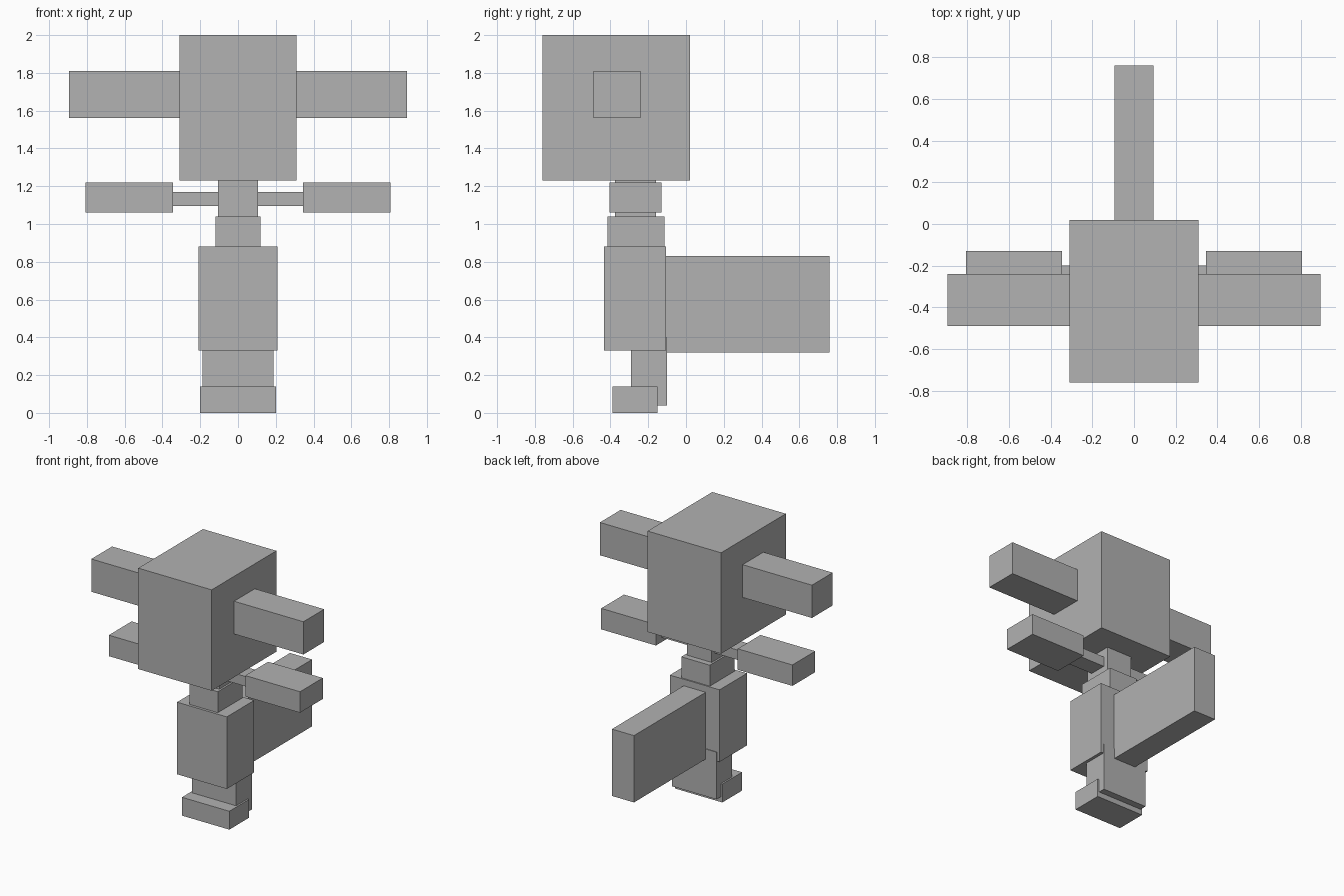
import bpy
import bmesh
from mathutils import Vector

cube = bpy.data.objects.get("Cube")
if cube:
    bpy.data.objects.remove(cube, do_unlink=True)

# Single plain grey
GREY = (0.445, 0.445, 0.445, 1)
grey = bpy.data.materials.new("plain grey")
grey.use_nodes = True
grey.diffuse_color = GREY
grey.node_tree.nodes["Principled BSDF"].inputs["Base Color"].default_value = GREY


def box(name, x, y, z):
    """Box spanning the (low, high) range on each axis."""
    low, high = (Vector(corner) for corner in zip(x, y, z))
    bm = bmesh.new()
    bmesh.ops.create_cube(bm, size=1)
    bmesh.ops.scale(bm, vec=high - low, verts=bm.verts)
    mesh = bpy.data.meshes.new(name)
    bm.to_mesh(mesh)
    bm.free()
    mesh.materials.append(grey)
    obj = bpy.data.objects.new(name, mesh)
    obj.location = (low + high) / 2
    bpy.context.collection.objects.link(obj)


def centred(name, half_width, y, z):
    box(name, (-half_width, half_width), y, z)


def pair(name, x, y, z):
    box("left_" + name, x, y, z)
    box("right_" + name, (-x[1], -x[0]), y, z)


# Head and ears
centred("head", 0.31, (-0.76, 0.02), (1.23, 2.0))
pair("ear", (0.31, 0.895), (-0.49, -0.24), (1.56, 1.81))

# Neck, chest and body
centred("neck", 0.105, (-0.375, -0.16), (1.04, 1.23))
centred("chest", 0.12, (-0.415, -0.115), (0.88, 1.04))
centred("body", 0.21, (-0.435, -0.105), (0.33, 0.88))

# Thin arms ending in wide hands
pair("arm", (0.105, 0.345), (-0.33, -0.2), (1.095, 1.17))
pair("hand", (0.345, 0.807), (-0.405, -0.13), (1.06, 1.22))

# Legs and feet as single blocks
centred("legs", 0.187, (-0.29, -0.1), (0.04, 0.4))
centred("feet", 0.2, (-0.39, -0.152), (0.0, 0.14))

# Tall flat tail
centred("tail", 0.093, (-0.105, 0.76), (0.32, 0.83))
